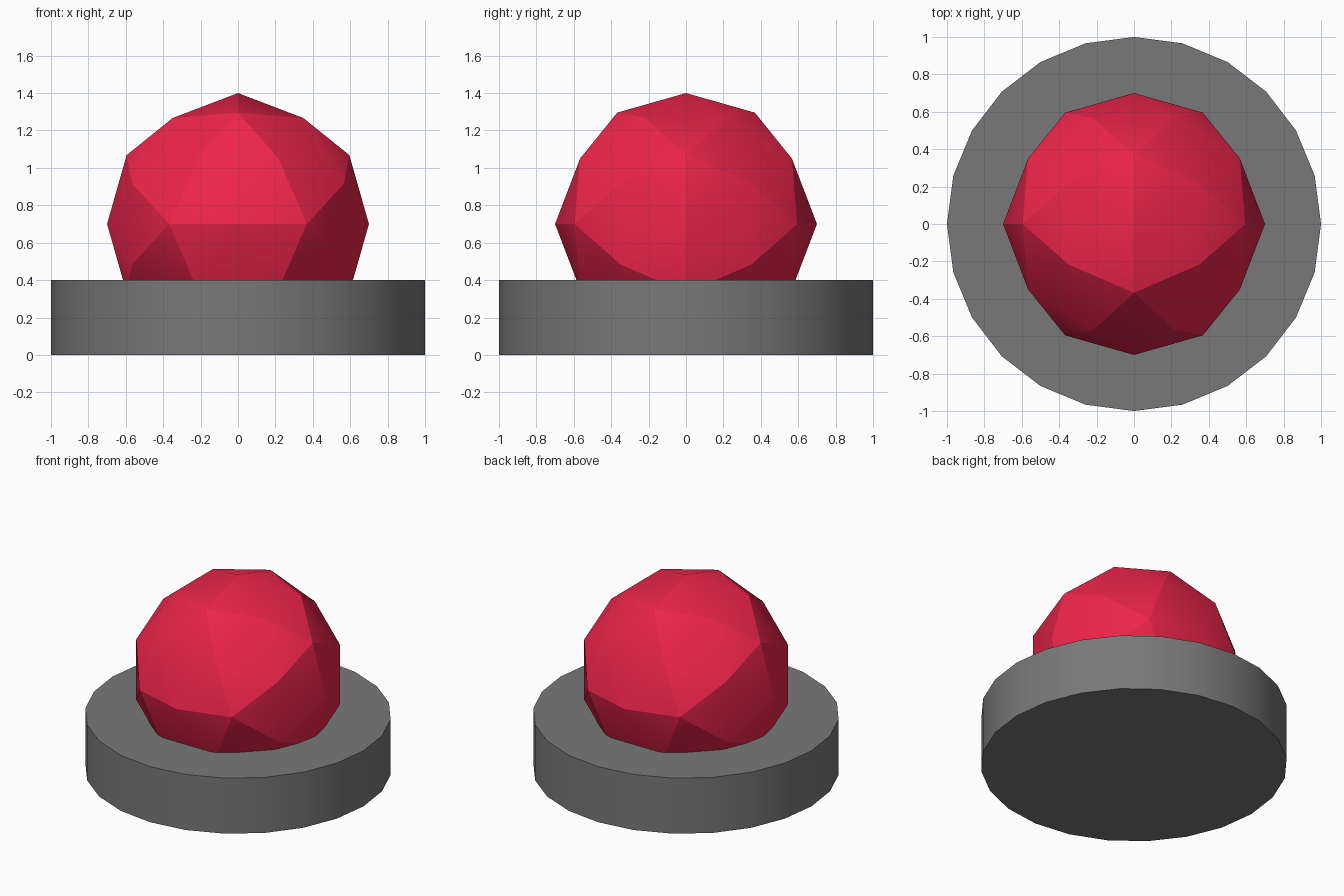
import bpy, bmesh, math
from mathutils import Vector
from itertools import combinations

if "Cube" in bpy.data.objects:
    bpy.data.objects.remove(bpy.data.objects["Cube"])


def add_object(name, bm, location, colour):
    mesh = bpy.data.meshes.new(name)
    bm.to_mesh(mesh)
    bm.free()
    ob = bpy.data.objects.new(name, mesh)
    ob.location = location
    bpy.context.collection.objects.link(ob)
    mat = bpy.data.materials.new(name + "_colour")
    mat.diffuse_color = colour
    mat.use_nodes = True
    mat.node_tree.nodes["Principled BSDF"].inputs["Base Color"].default_value = mat.diffuse_color
    mesh.materials.append(mat)
    return ob


# Base disc, 24 sides, smooth wall with sharp rims
bm = bmesh.new()
bmesh.ops.create_cone(bm, cap_ends=True, segments=24, radius1=1, radius2=1, depth=0.4)
base = add_object("base", bm, (0, 0, 0.2), (0.19, 0.19, 0.19, 1))
base.select_set(True)
bpy.context.view_layer.objects.active = base
bpy.ops.object.shade_smooth_by_angle(angle=math.radians(30))

# Button ball: icosahedron aligned to the axes, each edge split once onto the sphere
R = 0.7
PHI = (1 + math.sqrt(5)) / 2
corners = []
for a in (-1, 1):
    for b in (-PHI, PHI):
        corners += [Vector((b, 0, a)), Vector((a, b, 0)), Vector((0, a, b))]
mids = [p + q for p, q in combinations(corners, 2) if (p - q).length < 2.1]
bm = bmesh.new()
corner_verts = {bm.verts.new(p.normalized() * R) for p in corners}
for p in mids:
    bm.verts.new(p.normalized() * R)
bmesh.ops.convex_hull(bm, input=bm.verts)
bmesh.ops.recalc_face_normals(bm, faces=bm.faces)

# The twenty large facets are smooth inside and sharp along their borders
for f in bm.faces:
    f.smooth = True
for e in bm.edges:
    e.smooth = not any(v in corner_verts for v in e.verts)
add_object("button_ball", bm, (0, 0, R), (0.85, 0.018, 0.07, 1))
